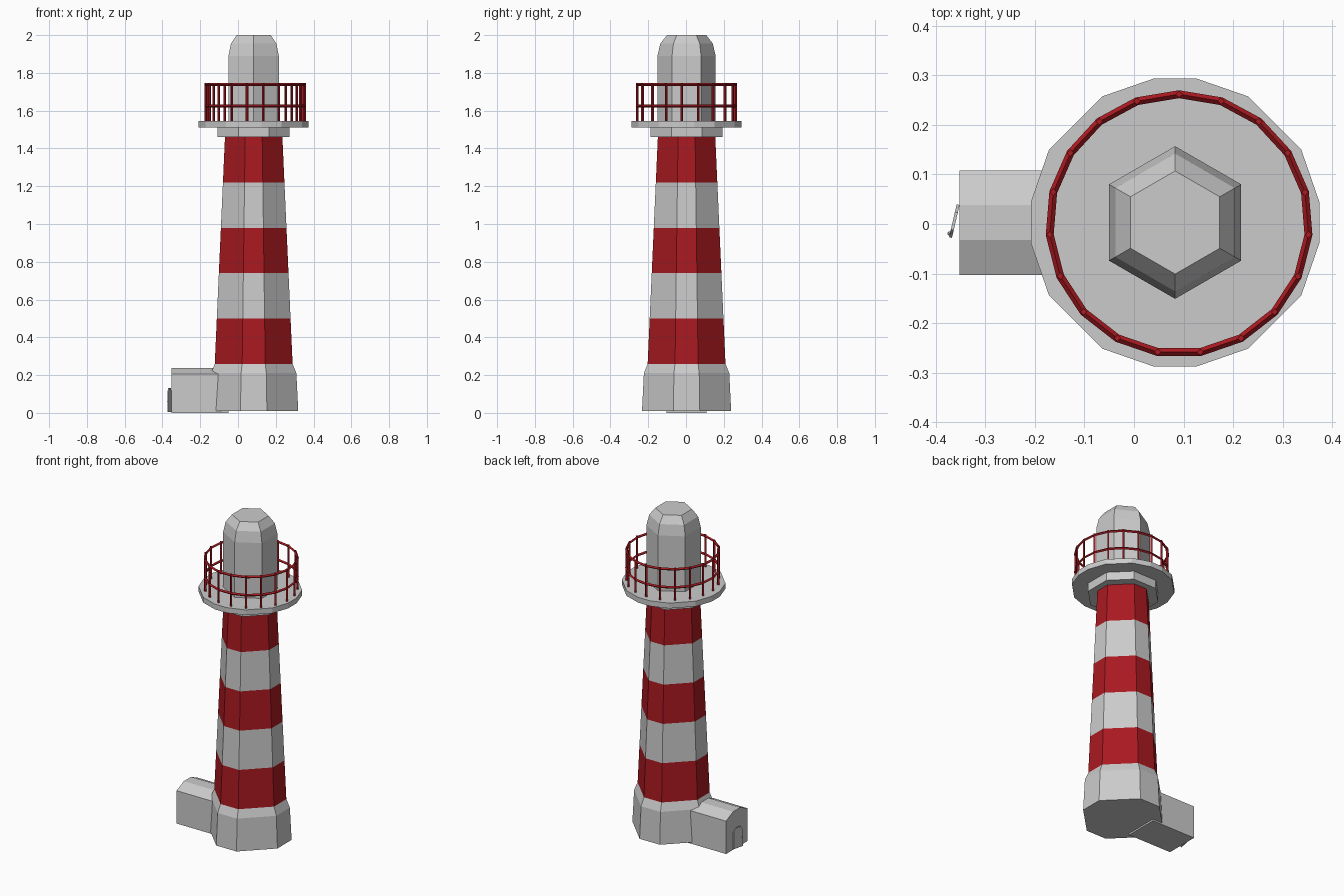
import bpy, bmesh
from math import sin, cos, radians, pi
from mathutils import Vector

if "Cube" in bpy.data.objects:
    bpy.data.objects.remove(bpy.data.objects["Cube"])

CX, CY = 0.083, 0.003


def material(name, color):
    m = bpy.data.materials.new(name)
    m.diffuse_color = color
    m.use_nodes = True
    m.node_tree.nodes["Principled BSDF"].inputs["Base Color"].default_value = m.diffuse_color
    return m


RED = material("red_paint", (0.4, 0.01, 0.015, 1))


def finish(name, bm, mats=()):
    bmesh.ops.recalc_face_normals(bm, faces=bm.faces)
    me = bpy.data.meshes.new(name)
    bm.to_mesh(me)
    bm.free()
    for m in mats:
        me.materials.append(m)
    ob = bpy.data.objects.new(name, me)
    bpy.context.collection.objects.link(ob)
    return ob


def mirrored(quarter):
    """Angles of one quarter turn repeated around the circle."""
    return [radians(a + 90 * k) for k in range(4) for a in quarter]


def loft(name, angles, rings, mats=(), red_bands=()):
    """Stack polygon rings given as (radius, z), closed at both ends."""
    bm = bmesh.new()
    loops = [[bm.verts.new((CX + r * cos(a), CY + r * sin(a), z)) for a in angles]
             for r, z in rings]
    n = len(angles)
    for k, (lo, hi) in enumerate(zip(loops, loops[1:])):
        for i in range(n):
            j = (i + 1) % n
            f = bm.faces.new((lo[i], lo[j], hi[j], hi[i]))
            f.material_index = 1 if k in red_bands else 0
    bm.faces.new(loops[0])
    bm.faces.new(loops[-1])
    return finish(name, bm, mats)


def prism(name, profile, x0, x1):
    """Extrude a (y, z) profile along x."""
    bm = bmesh.new()
    f = bm.faces.new([bm.verts.new((x0, y, z)) for y, z in profile])
    ext = bmesh.ops.extrude_face_region(bm, geom=[f])["geom"]
    bmesh.ops.translate(bm, vec=(x1 - x0, 0, 0),
                        verts=[v for v in ext if isinstance(v, bmesh.types.BMVert)])
    return finish(name, bm)


# striped tower with flared foot
q = 16.5
s = 1 / cos(radians(q))
WHITE = material("white_paint", (0.6, 0.6, 0.6, 1))
rings = [(0.236 * s, 0.01), (0.226 * s, 0.21)]
rings += [((0.206 - 0.0108 * i) * s, 0.26 + 0.24 * i) for i in range(6)]
loft("tower", mirrored((q, 90 - q)), rings, (WHITE, RED), (2, 4, 6))

# gallery support and floor
loft("gallery_support", mirrored((23, 67)), [(0.207, 1.46), (0.207, 1.516)])
loft("gallery_floor", mirrored((8.2, 30, 60, 81.8)), [(0.294, 1.512), (0.294, 1.545)])

# lantern house
loft("lantern", [radians(30 + 60 * i) for i in range(6)],
     [(0.154, 1.54), (0.154, 1.89), (0.139, 1.955), (0.104, 2.0)])

# railing: 19 posts and two rails
N, R, RX = 19, 0.262, 0.091
ring = [Vector((RX + R * cos(pi / 2 + 2 * pi * i / N), R * sin(pi / 2 + 2 * pi * i / N), 0))
        for i in range(N)]


def tube(name, paths, radius, cyclic):
    cu = bpy.data.curves.new(name, "CURVE")
    cu.dimensions = "3D"
    cu.bevel_depth = radius
    cu.bevel_resolution = 0
    cu.use_fill_caps = True
    cu.materials.append(RED)
    for pts in paths:
        sp = cu.splines.new("POLY")
        sp.points.add(len(pts) - 1)
        for p, co in zip(sp.points, pts):
            p.co = (*co, 1)
        sp.use_cyclic_u = cyclic
        sp.use_smooth = False
    bpy.context.collection.objects.link(bpy.data.objects.new(name, cu))


def lift(p, z):
    return (p.x, p.y, z)


tube("railing_posts", [[lift(p, 1.54), lift(p, 1.746)] for p in ring], 0.007, False)
for label, z in (("upper_rail", 1.738), ("lower_rail", 1.625)):
    tube(label, [[lift(p, z) for p in ring]], 0.008, True)

# entrance annex
prism("annex", [(-0.103, 0), (-0.103, 0.205), (-0.032, 0.237), (0.038, 0.237),
                (0.108, 0.205), (0.108, 0)], -0.352, -0.05)

# door standing ajar, hinged at its +y edge
door = prism("door", [(0, 0), (0, 0.105), (-0.016, 0.127), (-0.052, 0.127),
                      (-0.068, 0.105), (-0.068, 0)], -0.003, 0.003)
door.location = (-0.355, 0.039, 0.005)
door.rotation_euler.z = radians(-13)

# door knob
bm = bmesh.new()
bmesh.ops.create_icosphere(bm, subdivisions=1, radius=0.005)
knob = finish("door_knob", bm)
knob.location = (-0.372, -0.019, 0.06)
